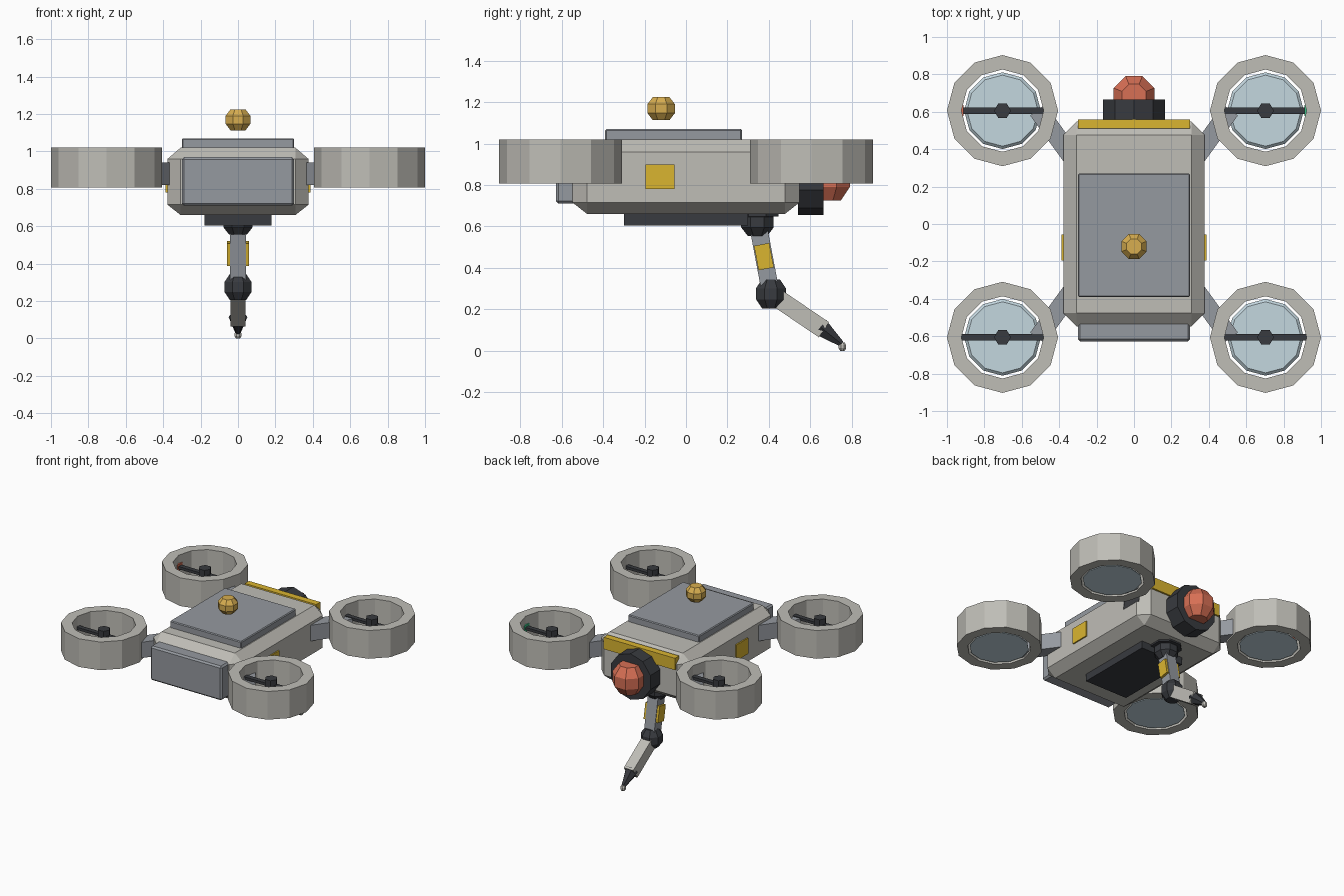
import bpy, bmesh
from math import cos, sin, pi, radians
from mathutils import Vector, Matrix

if "Cube" in bpy.data.objects:
    bpy.data.objects.remove(bpy.data.objects["Cube"])


def material(name, rgb):
    m = bpy.data.materials.new(name)
    m.diffuse_color = (*rgb, 1)
    m.use_nodes = True
    m.node_tree.nodes["Principled BSDF"].inputs["Base Color"].default_value = m.diffuse_color
    return m


SHELL = material("shell", (0.52, 0.51, 0.47))
STEEL = material("steel", (0.30, 0.32, 0.35))
DARK = material("dark", (0.04, 0.043, 0.05))
YELLOW = material("yellow", (0.70, 0.46, 0.03))
AMBER = material("amber", (0.68, 0.42, 0.08))
RED = material("red", (0.68, 0.16, 0.09))
GREEN = material("green", (0.05, 0.55, 0.25))
GLASS = material("glass", (0.55, 0.68, 0.74))


def finish(name, bm, mat, matrix=Matrix()):
    bmesh.ops.recalc_face_normals(bm, faces=bm.faces)
    me = bpy.data.meshes.new(name)
    bm.to_mesh(me)
    bm.free()
    me.materials.append(mat)
    ob = bpy.data.objects.new(name, me)
    ob.matrix_world = matrix
    bpy.context.collection.objects.link(ob)
    return ob


def box(name, size, matrix, mat, bevel=0):
    if isinstance(matrix, tuple):
        matrix = Matrix.Translation(matrix)
    bm = bmesh.new()
    bmesh.ops.create_cube(bm, size=1)
    bmesh.ops.scale(bm, vec=size, verts=bm.verts)
    if bevel:
        bmesh.ops.bevel(bm, geom=bm.edges[:], offset=bevel, segments=1, affect='EDGES')
    return finish(name, bm, mat, matrix)


def lathe(name, profile, n, matrix, mat, phase=0.0, ring=False):
    """Turn (radius, z) points round z; capped, or closed into a ring."""
    if isinstance(matrix, tuple):
        matrix = Matrix.Translation(matrix)
    bm = bmesh.new()
    rows = [[bm.verts.new((r * cos(phase + 2 * pi * i / n), r * sin(phase + 2 * pi * i / n), z))
             for i in range(n)] for r, z in profile]
    pairs = list(zip(rows, rows[1:])) + ([(rows[-1], rows[0])] if ring else [])
    for a, b in pairs:
        for i in range(n):
            j = (i + 1) % n
            bm.faces.new((a[i], a[j], b[j], b[i]))
    if not ring:
        bm.faces.new(rows[0])
        bm.faces.new(rows[-1])
    return finish(name, bm, mat, matrix)


def ball(name, r, half, matrix, mat):
    """Eight-sided ball with flat poles."""
    prof = [(r * 0.6, -half), (r, -half * 0.38), (r, half * 0.38), (r * 0.6, half)]
    return lathe(name, prof, 8, matrix, mat, pi / 8)


def along(a, b, t=0.0):
    """Frame at fraction t of a-b in the x = 0 plane, local z along it."""
    a, b = Vector(a), Vector(b)
    d = (b - a).normalized()
    x = Vector((1, 0, 0))
    rot = Matrix((x, d.cross(x), d)).transposed().to_4x4()
    return Matrix.Translation(a.lerp(b, t)) @ rot


# chamfered body shell
bm = bmesh.new()
X, Y, C = 0.377, 0.547, 0.07
for sx in (-1, 1):
    for sy in (-1, 1):
        for z in (0.66, 1.02):
            bm.verts.new((sx * (X - C), sy * (Y - C), z))
        for z in (0.715, 0.96):
            bm.verts.new((sx * X, sy * (Y - C), z))
            bm.verts.new((sx * (X - C), sy * Y, z))
bmesh.ops.convex_hull(bm, input=bm.verts)
bmesh.ops.dissolve_limit(bm, angle_limit=0.01, verts=bm.verts, edges=bm.edges)
finish("body_shell", bm, SHELL)

# panels fixed to the body
box("top_plate", (0.60, 0.66, 0.06), (0, -0.06, 1.04), STEEL, 0.006)
box("front_pack", (0.60, 0.11, 0.26), (0, -0.573, 0.84), STEEL, 0.012)
box("belly_plate", (0.36, 0.60, 0.07), (0, 0.0, 0.64), DARK)
box("rear_stripe", (0.60, 0.05, 0.09), (0, 0.535, 0.965), YELLOW)
ball("top_beacon", 0.072, 0.056, (0, -0.12, 1.169), AMBER)

# rear eye and its housing
turn = Matrix.Translation((0, 0.54, 0.83)) @ Matrix.Rotation(-pi / 2, 4, 'X')
lathe("eye_housing", [(0.175, 0), (0.175, 0.125)], 10, turn, DARK, pi / 10)
ball("eye_lens", 0.118, 0.105, (0, 0.682, 0.83), RED)

# four ducted rotors with arms, side marks and lights
for sx, side in ((-1, "left"), (1, "right")):
    box(f"{side}_mark", (0.02, 0.14, 0.12), (sx * 0.377, -0.125, 0.84), YELLOW)
    box(f"{side}_light", (0.022, 0.06, 0.05), (sx * 0.923, 0.607, 0.935),
        RED if sx < 0 else GREEN)
    for sy, end in ((-1, "front"), (1, "rear")):
        n, c = f"{end}_{side}", (sx * 0.703, sy * 0.606, 0)
        lathe(n + "_duct", [(0.22, 0.807), (0.297, 0.807), (0.297, 1.021), (0.22, 1.021)],
              12, c, SHELL, ring=True)
        lathe(n + "_disc", [(0.205, 0.812), (0.205, 0.818), (0.19, 0.832)], 12, c, GLASS)
        lathe(n + "_hub", [(0.045, 0.83), (0.045, 0.985)], 6, c, DARK)
        box(n + "_blade", (0.45, 0.035, 0.02), (c[0], c[1], 0.935), DARK)
        m = (Matrix.Translation((sx * 0.415, sy * 0.472, 0.88))
             @ Matrix.Rotation(sx * sy * radians(54), 4, 'Z'))
        box(n + "_arm", (0.34, 0.10, 0.12), m, STEEL)

# jointed probe arm below the body
shoulder, elbow = (0, 0.345, 0.62), (0, 0.41, 0.275)
wrist, tip = (0, 0.665, 0.102), (0, 0.752, 0.032)
lathe("shoulder_disc", [(0.11, 0.648), (0.11, 0.67)], 8, (0, 0.345, 0), DARK, pi / 8)
ball("shoulder_joint", 0.085, 0.065, shoulder, DARK)
box("upper_arm", (0.085, 0.085, 0.35), along(shoulder, elbow, 0.5), STEEL)
box("arm_band", (0.12, 0.075, 0.12), along(shoulder, elbow, 0.48), YELLOW)
ball("elbow_joint", 0.078, 0.07, elbow, DARK)
box("forearm", (0.08, 0.088, 0.31), along(elbow, wrist, 0.5), SHELL)
lathe("probe_tip", [(0.05, -0.02), (0.016, 0.11)], 6, along(wrist, tip), DARK)
ball("probe_point", 0.02, 0.02, (0, 0.755, 0.02), SHELL)
